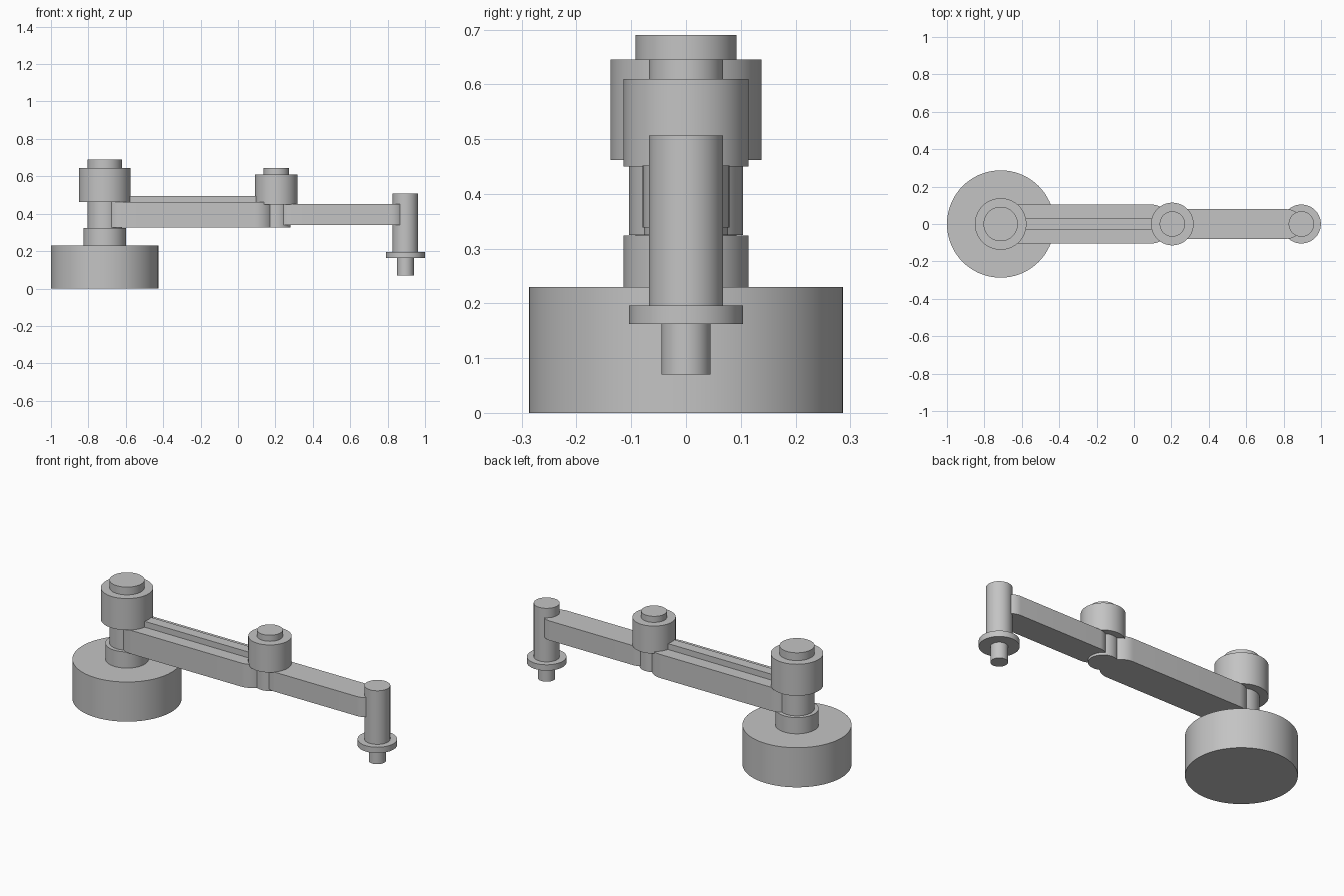
import bpy, bmesh, math

cube = bpy.data.objects.get("Cube")
if cube:
    bpy.data.objects.remove(cube, do_unlink=True)

grey = bpy.data.materials.new("machine grey")
grey.use_nodes = True
tone = (0.55, 0.55, 0.55, 1)
grey.diffuse_color = tone
grey.node_tree.nodes["Principled BSDF"].inputs["Base Color"].default_value = tone


def prism(name, outline, z0, z1):
    """Extrude a flat outline from z0 up to z1."""
    bm = bmesh.new()
    face = bm.faces.new([bm.verts.new((x, y, z0)) for x, y in outline])
    top = bmesh.ops.extrude_face_region(bm, geom=[face])
    verts = [v for v in top["geom"] if isinstance(v, bmesh.types.BMVert)]
    bmesh.ops.translate(bm, verts=verts, vec=(0, 0, z1 - z0))
    bmesh.ops.recalc_face_normals(bm, faces=bm.faces)
    mesh = bpy.data.meshes.new(name)
    bm.to_mesh(mesh)
    bm.free()
    mesh.materials.append(grey)
    obj = bpy.data.objects.new(name, mesh)
    bpy.context.collection.objects.link(obj)
    bpy.ops.object.select_all(action="DESELECT")
    obj.select_set(True)
    bpy.context.view_layer.objects.active = obj
    bpy.ops.object.shade_smooth_by_angle(angle=math.radians(30))
    return obj


def arc(x, radius, start, sweep, steps):
    angles = [start + sweep * i / steps for i in range(steps)]
    return [(x + radius * math.cos(a), radius * math.sin(a)) for a in angles]


def cylinder(name, x, radius, z0, z1):
    return prism(name, arc(x, radius, 0, math.tau, 72), z0, z1)


def link(name, x0, x1, half_width, z0, z1):
    """Bar with a round end at each of the two centres."""
    half = math.pi / 2
    outline = arc(x1, half_width, -half, math.pi, 32) + [(x1, half_width)]
    outline += arc(x0, half_width, half, math.pi, 32) + [(x0, -half_width)]
    return prism(name, outline, z0, z1)


# Pedestal and shoulder joint
shoulder = -0.713
cylinder("base", shoulder, 0.287, 0, 0.23)
cylinder("base_collar", shoulder, 0.114, 0.23, 0.324)
cylinder("shoulder_column", shoulder, 0.092, 0.324, 0.462)
cylinder("shoulder_housing", shoulder, 0.138, 0.462, 0.645)
cylinder("shoulder_cap", shoulder, 0.092, 0.645, 0.69)

# Upper arm with its raised rail
link("upper_arm", -0.615, 0.092, 0.104, 0.325, 0.462)
prism("arm_rail", [(-0.62, -0.03), (0.13, -0.03), (0.13, 0.03), (-0.62, 0.03)],
      0.462, 0.496)

# Elbow joint
elbow = 0.205
cylinder("elbow_shaft", elbow, 0.077, 0.325, 0.45)
cylinder("elbow_housing", elbow, 0.114, 0.45, 0.61)
cylinder("elbow_cap", elbow, 0.068, 0.61, 0.645)

# Forearm
link("forearm", 0.288, 0.818, 0.079, 0.339, 0.452)

# Tool spindle
tip = 0.895
cylinder("spindle", tip, 0.068, 0.196, 0.507)
cylinder("tool_flange", tip, 0.104, 0.162, 0.196)
cylinder("tool_pin", tip, 0.045, 0.07, 0.162)
